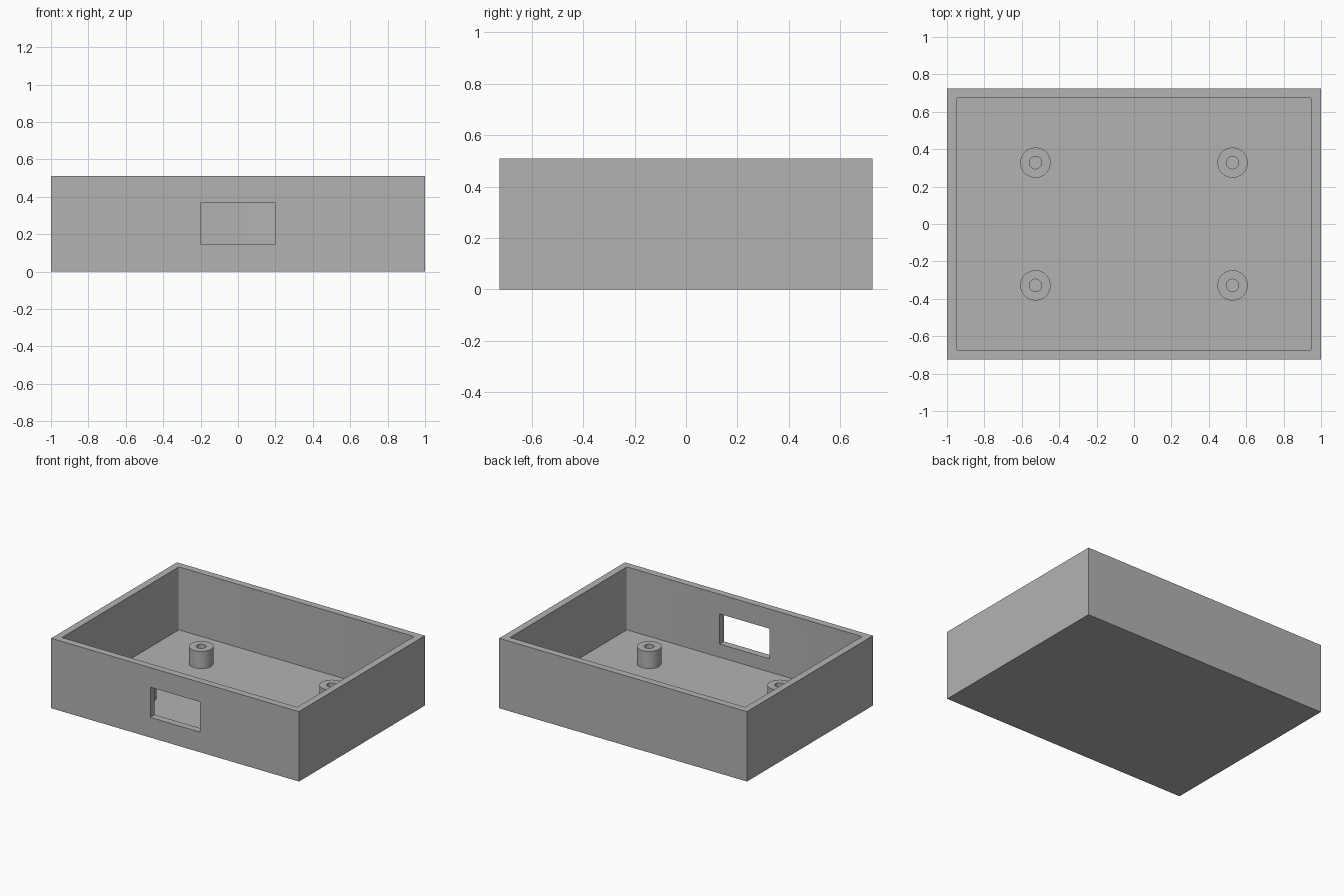
import bpy, bmesh, math

if "Cube" in bpy.data.objects:
    bpy.data.objects.remove(bpy.data.objects["Cube"])

W, D, H = 2.0, 1.45, 0.51      # outer size
WALL = 0.051                   # wall and floor thickness

grey = bpy.data.materials.new("plain grey")
grey.diffuse_color = (0.45, 0.45, 0.45, 1)
grey.use_nodes = True
grey.node_tree.nodes["Principled BSDF"].inputs["Base Color"].default_value = grey.diffuse_color


def finish(name, bm):
    bmesh.ops.recalc_face_normals(bm, faces=bm.faces)
    me = bpy.data.meshes.new(name)
    bm.to_mesh(me)
    bm.free()
    me.materials.append(grey)
    ob = bpy.data.objects.new(name, me)
    bpy.context.collection.objects.link(ob)
    return ob


def box(name, lo, hi, corner=0):
    bm = bmesh.new()
    bmesh.ops.create_cube(bm, size=1)
    for v in bm.verts:
        v.co = [(a + b) / 2 + c * (b - a) for a, b, c in zip(lo, hi, v.co)]
    if corner:
        upright = [e for e in bm.edges
                   if abs(e.verts[0].co.z - e.verts[1].co.z) > 0.1]
        bmesh.ops.bevel(bm, geom=upright, offset=corner, segments=4,
                        profile=0.5, affect='EDGES')
    return finish(name, bm)


def cut(target, cutter):
    mod = target.modifiers.new("cut_" + cutter.name, 'BOOLEAN')
    mod.operation, mod.solver, mod.object = 'DIFFERENCE', 'EXACT', cutter
    cutter.hide_render = True
    bpy.context.view_layer.objects.active = target
    bpy.ops.object.modifier_apply(modifier=mod.name)
    bpy.data.objects.remove(cutter)


def smooth(ob):
    bpy.ops.object.select_all(action='DESELECT')
    ob.select_set(True)
    bpy.context.view_layer.objects.active = ob
    bpy.ops.object.shade_smooth_by_angle(angle=math.radians(30))


# Open tray with a hollow interior and a window in the front wall
case = box("case", (-W / 2, -D / 2, 0), (W / 2, D / 2, H))
cut(case, box("cavity", (-W / 2 + WALL, -D / 2 + WALL, WALL),
              (W / 2 - WALL, D / 2 - WALL, H + 0.2), 0.01))
cut(case, box("window", (-0.2, -D / 2 - 0.1, 0.147),
              (0.2, -D / 2 + WALL + 0.1, 0.367)))
smooth(case)

# Four hollow screw posts on the floor
R_OUT, R_IN, TOP, N = 0.081, 0.033, 0.176, 48
for sx in (-1, 1):
    for sy in (-1, 1):
        bm = bmesh.new()
        profile = [(R_OUT, WALL), (R_OUT, TOP), (R_IN, TOP), (R_IN, WALL)]
        rings = [[bm.verts.new((r * math.cos(2 * math.pi * i / N),
                                r * math.sin(2 * math.pi * i / N), z))
                  for i in range(N)] for r, z in profile]
        for a, b in zip(rings, rings[1:]):
            for i in range(N):
                j = (i + 1) % N
                bm.faces.new((a[i], a[j], b[j], b[i]))
        post = finish("screw_post", bm)
        post.location = (sx * 0.527, sy * 0.328, 0)
        smooth(post)
